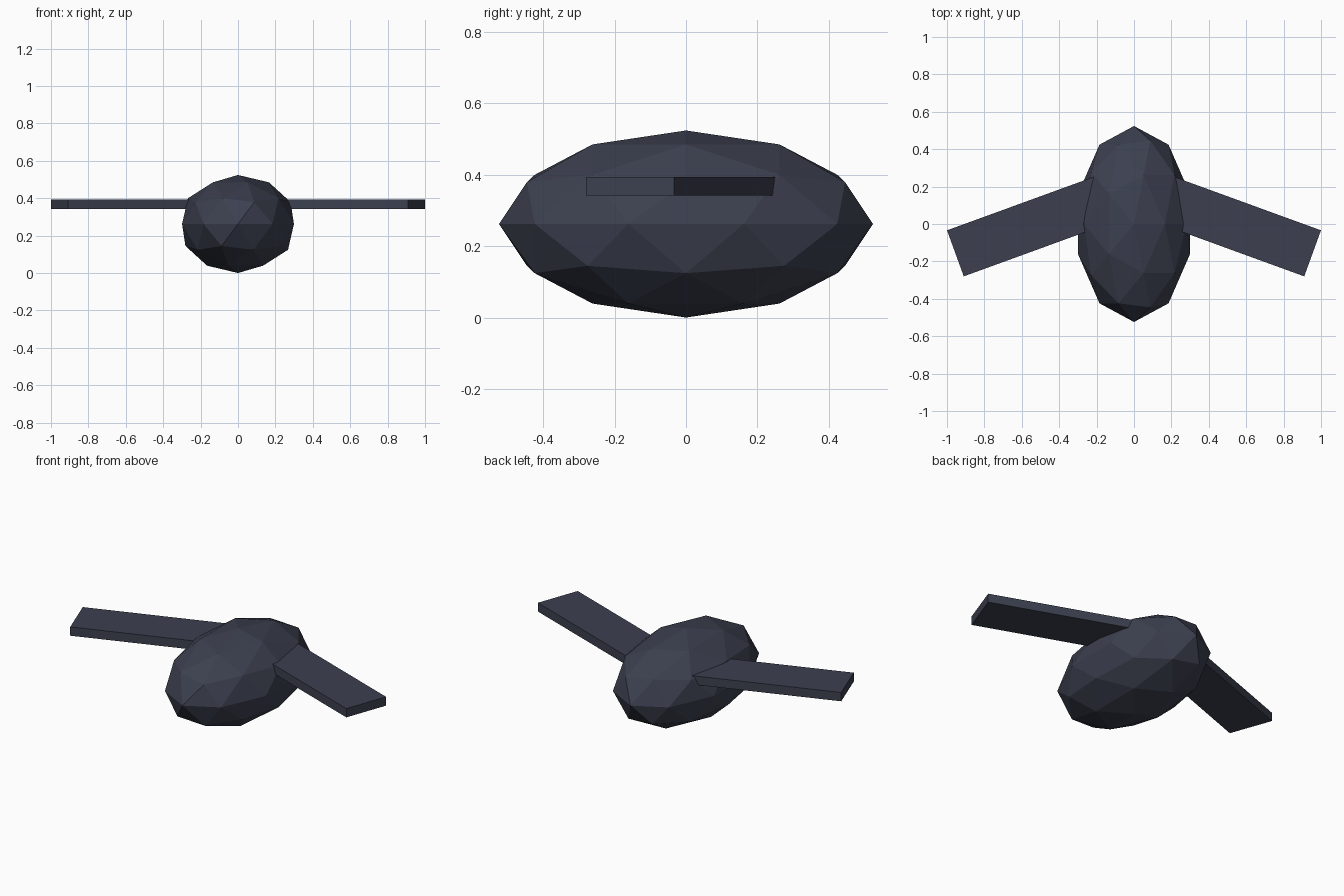
import bpy
import math

# Remove the default cube
cube = bpy.data.objects.get("Cube")
if cube:
    bpy.data.objects.remove(cube, do_unlink=True)

U = 0.262  # body half height, the unit for all parts

# Single dark slate colour
slate = bpy.data.materials.new("dark_slate")
slate.use_nodes = True
colour = (0.045, 0.051, 0.078, 1)
slate.diffuse_color = colour
slate.node_tree.nodes["Principled BSDF"].inputs["Base Color"].default_value = colour


def finish(name, scale):
    """Name, size and colour the active object, keeping flat faces."""
    part = bpy.context.object
    part.name = name
    part.scale = [s * U for s in scale]
    part.data.materials.append(slate)
    bpy.ops.object.shade_flat()


# Faceted egg-shaped body
bpy.ops.mesh.primitive_ico_sphere_add(subdivisions=2, radius=1, location=(0, 0, U))
finish("body", (1.2, 2, 1))

# Flat wings swept toward the front
for name, side in (("left_wing", 1), ("right_wing", -1)):
    bpy.ops.mesh.primitive_cube_add(
        size=1,
        location=(side * 2 * U, 0, 1.405 * U),
        rotation=(0, 0, -side * math.radians(20)),
    )
    finish(name, (3.5, 1, 0.2))
